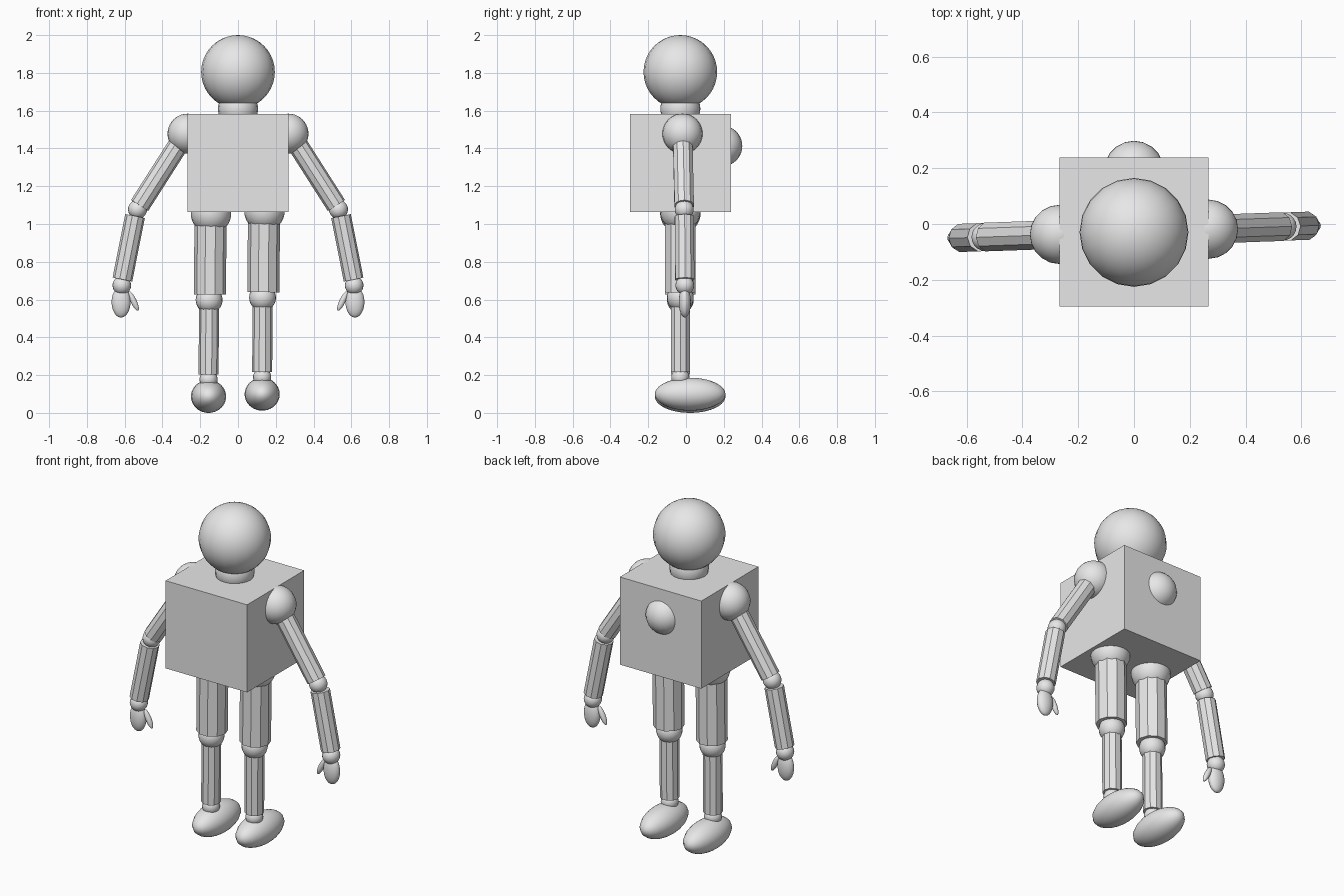
import bpy
from mathutils import Vector

cube = bpy.data.objects.get("Cube")
if cube:
    bpy.data.objects.remove(cube, do_unlink=True)

grey = bpy.data.materials.new("plain_grey")
grey.use_nodes = True
colour = (0.8, 0.8, 0.8, 1)
grey.diffuse_color = colour
grey.node_tree.nodes["Principled BSDF"].inputs["Base Color"].default_value = colour

BODY_Y = -0.03


def finish(name):
    obj = bpy.context.object
    obj.name = name
    obj.data.materials.append(grey)
    return obj


def ball(name, centre, radii, tilt=0):
    """Smooth ball, stretched when radii holds three values."""
    bpy.ops.mesh.primitive_uv_sphere_add(segments=20, ring_count=20, radius=1,
                                         location=centre, rotation=(0, tilt, 0))
    bpy.context.object.scale = radii if isinstance(radii, tuple) else (radii,) * 3
    bpy.ops.object.shade_smooth()
    return finish(name)


def limb(name, start, end, radius):
    """Faceted cylinder between two points."""
    a, b = Vector(start), Vector(end)
    bpy.ops.mesh.primitive_cylinder_add(vertices=10, radius=radius,
                                        depth=(b - a).length, location=(a + b) / 2)
    obj = bpy.context.object
    obj.rotation_mode = 'QUATERNION'
    obj.rotation_quaternion = (b - a).to_track_quat('Z', 'Y')
    return finish(name)


# Head, neck, torso and the ball on the back
ball("head", (0, BODY_Y, 1.805), 0.195)
ball("neck", (0, BODY_Y, 1.61), 0.106)
bpy.ops.mesh.primitive_cube_add(size=1, location=(0, -0.029, 1.323))
bpy.context.object.scale = (0.534, 0.534, 0.519)
finish("torso")
ball("back_ball", (0, 0.19, 1.413), 0.108)

# Arms, turned slightly about the vertical
for side, s in (("left", 1), ("right", -1)):
    def arm_point(x, z):
        return (s * x, -0.028 + 0.035 * s * x, z)

    ball(side + "_shoulder", arm_point(0.267, 1.478), 0.106)
    limb(side + "_upper_arm", arm_point(0.277, 1.48), arm_point(0.521, 1.098), 0.054)
    ball(side + "_elbow", arm_point(0.532, 1.077), 0.05)
    limb(side + "_forearm", arm_point(0.545, 1.042), arm_point(0.612, 0.706), 0.053)
    ball(side + "_wrist", arm_point(0.615, 0.675), 0.049)
    ball(side + "_hand", arm_point(0.619, 0.587), (0.05, 0.032, 0.082))
    ball(side + "_thumb", arm_point(0.553, 0.592), (0.016, 0.016, 0.056), s * 0.44)

# Legs: x at hip, thigh, knee and ankle, and how far the leg is raised
for side, hip, thigh, knee, ankle, lift in (
        ("left", 0.14, 0.136, 0.13, 0.128, 0.012),
        ("right", -0.143, -0.147, -0.153, -0.156, 0)):
    ball(side + "_hip", (hip, BODY_Y, 1.056 + lift), 0.107)
    limb(side + "_thigh", (thigh + 0.002, BODY_Y, 1.05 + lift),
         (thigh - 0.002, BODY_Y, 0.627 + lift), 0.085)
    ball(side + "_knee", (knee, BODY_Y, 0.598 + lift), 0.071)
    limb(side + "_shin", (knee, BODY_Y, 0.598 + lift),
         (ankle, BODY_Y, 0.204 + lift), 0.053)
    ball(side + "_ankle", (ankle, BODY_Y, 0.177 + lift), 0.048)
    ball(side + "_foot", (ankle, 0.022, 0.087 + lift), (0.093, 0.187, 0.087))
